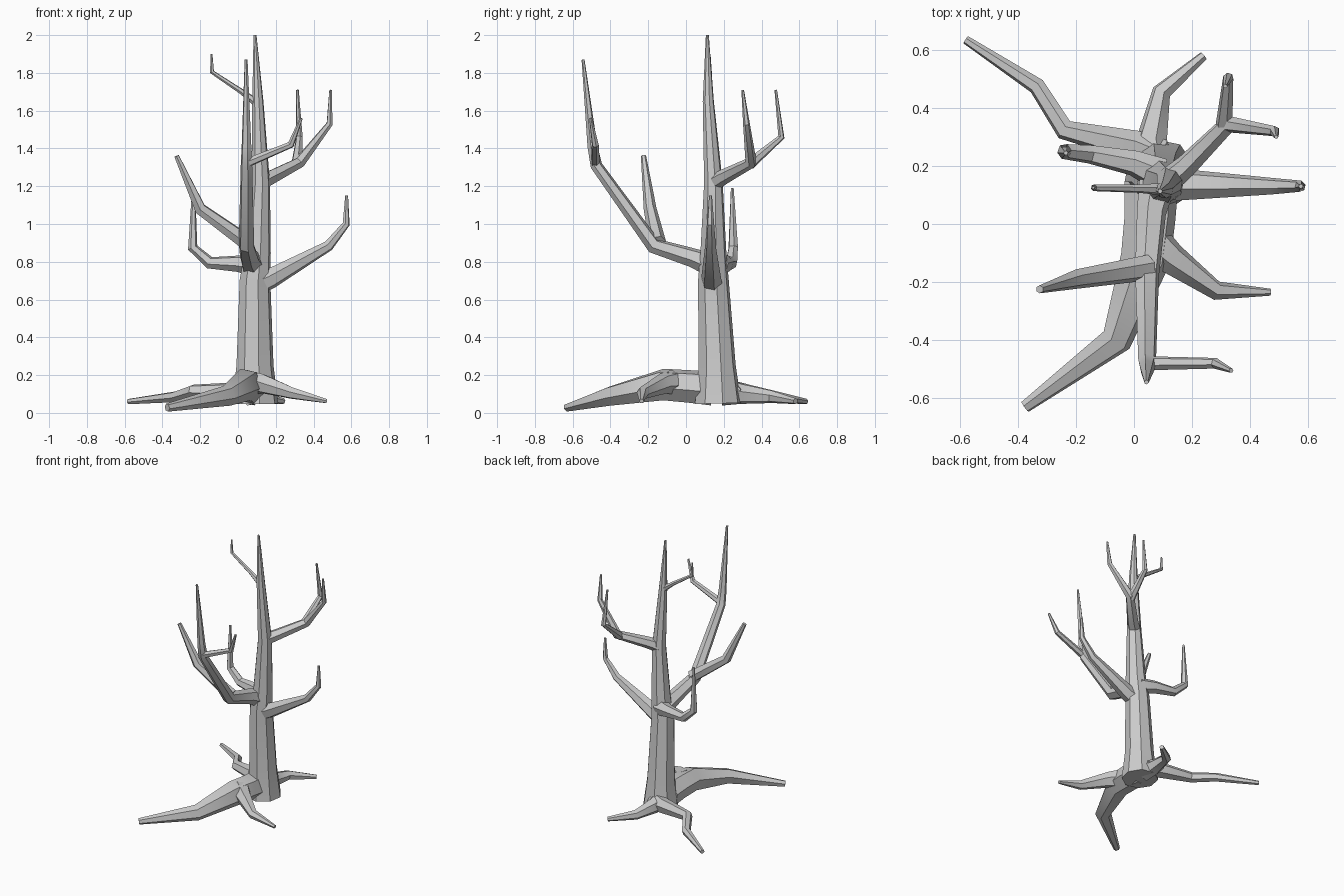
import bpy, bmesh, math
from mathutils import Vector


def limb(name, pts, sides=6, twist=0.3):
    """Tapered low-poly tube through (x, y, z, radius) points."""
    P = [Vector(p[:3]) for p in pts]
    R = [p[3] for p in pts]
    bm = bmesh.new()
    rings, n, last = [], None, len(P) - 1
    for i, p in enumerate(P):
        a = (P[i] - P[i - 1]).normalized() if i > 0 else None
        b = (P[i + 1] - P[i]).normalized() if i < last else None
        t = ((a or b) + (b or a)).normalized()
        if n is None:
            ref = Vector((0, 0, 1)) if abs(t.z) < 0.9 else Vector((1, 0, 0))
            n = ref
        n = (n - t * n.dot(t)).normalized()
        s = t.cross(n)
        ring = []
        for k in range(sides):
            ang = twist + 2 * math.pi * k / sides
            ring.append(bm.verts.new(p + (n * math.cos(ang) + s * math.sin(ang)) * R[i]))
        rings.append(ring)
    for r0, r1 in zip(rings, rings[1:]):
        for k in range(sides):
            j = (k + 1) % sides
            bm.faces.new((r0[k], r0[j], r1[j], r1[k]))
    bm.faces.new(rings[0][::-1])
    bm.faces.new(rings[-1])
    bmesh.ops.recalc_face_normals(bm, faces=bm.faces)
    me = bpy.data.meshes.new(name)
    bm.to_mesh(me)
    bm.free()
    ob = bpy.data.objects.new(name, me)
    bpy.context.collection.objects.link(ob)
    bpy.context.view_layer.objects.active = ob
    ob.select_set(True)
    bpy.ops.object.shade_smooth_by_angle(angle=math.radians(35))
    ob.select_set(False)


# Trunk
limb("trunk", [(0.09, 0.17, 0.05, 0.125), (0.09, 0.165, 0.25, 0.1),
               (0.09, 0.145, 0.7, 0.083), (0.105, 0.145, 0.85, 0.07),
               (0.12, 0.145, 1.22, 0.05), (0.105, 0.118, 1.65, 0.03),
               (0.09, 0.113, 2.0, 0.008)], sides=8, twist=0.2)

# Branches
limb("right_branch", [(0.1, 0.14, 0.68, 0.06), (0.17, 0.135, 0.71, 0.055),
                      (0.48, 0.13, 0.885, 0.029), (0.573, 0.13, 1.0, 0.02),
                      (0.575, 0.13, 1.15, 0.008)])
limb("upper_right_branch", [(0.12, 0.15, 1.22, 0.045), (0.18, 0.2, 1.25, 0.04),
                            (0.325, 0.345, 1.325, 0.032), (0.485, 0.32, 1.53, 0.018),
                            (0.49, 0.3, 1.71, 0.007)])
limb("upper_right_fork", [(0.31, 0.335, 1.315, 0.03), (0.325, 0.505, 1.46, 0.018),
                          (0.315, 0.475, 1.71, 0.007)])
limb("front_branch", [(0.08, 0.14, 0.78, 0.065), (0.06, 0.04, 0.82, 0.052),
                      (0.045, -0.17, 0.885, 0.043), (0.045, -0.475, 1.31, 0.032),
                      (0.045, -0.495, 1.41, 0.027), (0.043, -0.545, 1.87, 0.008)])
limb("front_branch_left_fork", [(0.05, -0.15, 0.9, 0.045), (-0.2, -0.19, 1.08, 0.034),
                                (-0.325, -0.225, 1.36, 0.014)])
limb("front_branch_right_twig", [(0.04, -0.48, 1.32, 0.025), (0.28, -0.48, 1.42, 0.019),
                                 (0.335, -0.505, 1.56, 0.008)])
limb("back_left_branch", [(0.09, 0.17, 0.78, 0.06), (0.0, 0.21, 0.79, 0.045),
                          (-0.15, 0.24, 0.795, 0.033), (-0.24, 0.25, 0.875, 0.027),
                          (-0.235, 0.245, 1.19, 0.008)])
limb("top_left_twig", [(0.1, 0.12, 1.64, 0.022), (0.02, 0.122, 1.7, 0.015),
                       (-0.138, 0.125, 1.805, 0.012), (-0.14, 0.125, 1.9, 0.005)])

# Roots
limb("front_root", [(0.06, 0.14, 0.13, 0.095), (0.055, 0.02, 0.14, 0.09),
                    (0.04, -0.12, 0.15, 0.088), (-0.06, -0.4, 0.09, 0.055),
                    (-0.375, -0.63, 0.028, 0.022)])
limb("front_right_root", [(0.06, -0.06, 0.16, 0.07), (0.13, -0.12, 0.155, 0.055),
                          (0.285, -0.23, 0.105, 0.033), (0.47, -0.235, 0.062, 0.012)])
limb("back_left_root", [(0.09, 0.23, 0.11, 0.065), (0.0, 0.27, 0.11, 0.055),
                        (-0.24, 0.325, 0.115, 0.036), (-0.335, 0.475, 0.085, 0.03),
                        (-0.58, 0.635, 0.06, 0.015)])
limb("back_root", [(0.07, 0.2, 0.11, 0.075), (0.06, 0.29, 0.1, 0.055),
                   (0.095, 0.455, 0.085, 0.034), (0.24, 0.58, 0.062, 0.016)])
